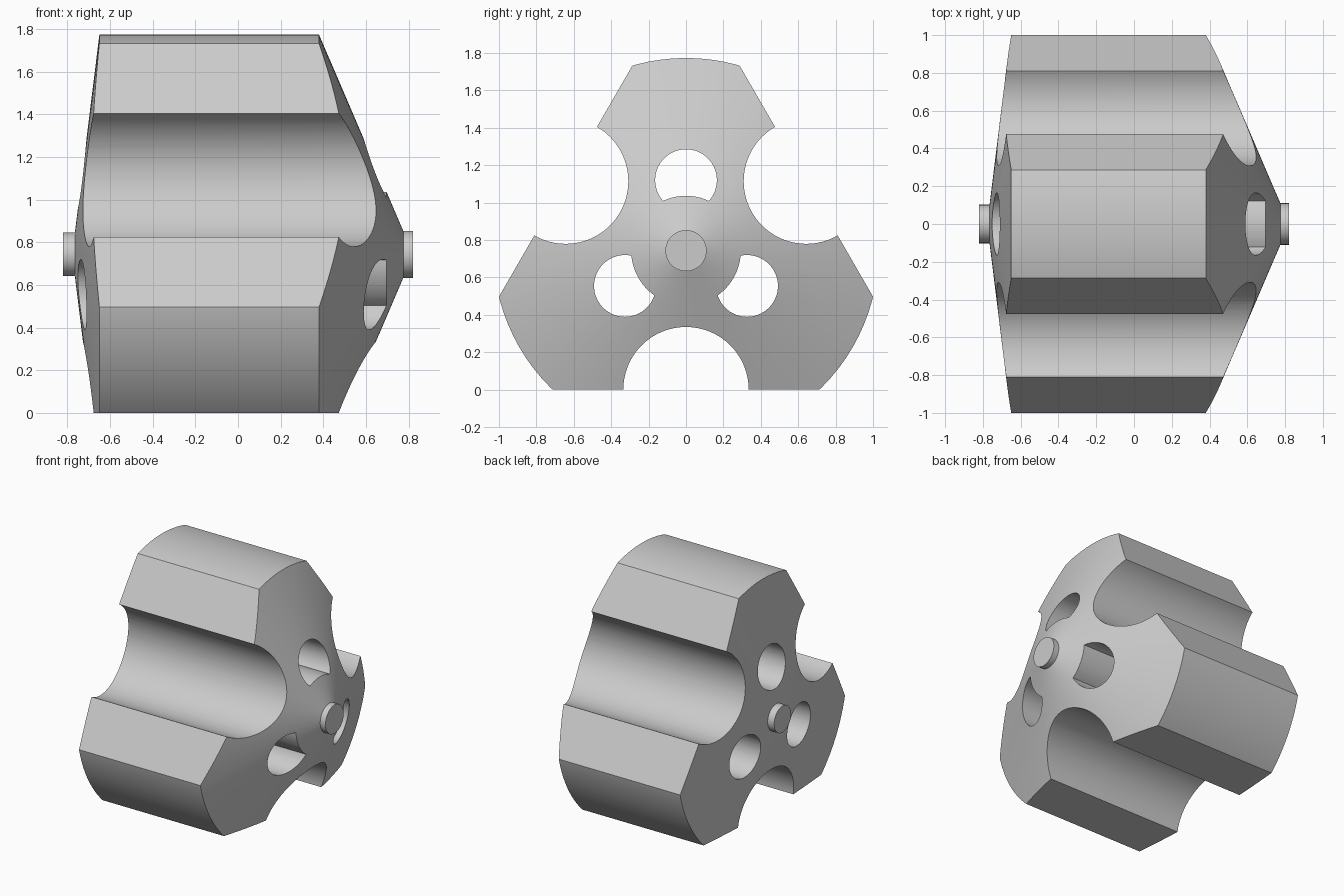
import bpy
import math

if "Cube" in bpy.data.objects:
    bpy.data.objects.remove(bpy.data.objects["Cube"])

AXIS_Z = 0.743      # height of the rotation axis, also the distance to the flats
SEGMENTS = 96

grey = bpy.data.materials.new("light_grey")
grey.use_nodes = True
colour = (0.6, 0.6, 0.6, 1)
grey.diffuse_color = colour
grey.node_tree.nodes["Principled BSDF"].inputs["Base Color"].default_value = colour


def lathe(name, profile, segments=SEGMENTS, angle=0, distance=0, turn=0):
    """Solid of revolution along x from (x, radius) pairs, set off from the axis."""
    oy = distance * math.cos(angle)
    oz = AXIS_Z + distance * math.sin(angle)
    verts, faces = [], []
    for x, radius in profile:
        for i in range(segments):
            a = turn + math.tau * i / segments
            verts.append((x, oy + radius * math.cos(a), oz + radius * math.sin(a)))
    for ring in range(len(profile) - 1):
        for i in range(segments):
            j = (i + 1) % segments
            a, b = ring * segments, (ring + 1) * segments
            faces.append((a + i, a + j, b + j, b + i))
    faces.append(tuple(reversed(range(segments))))
    faces.append(tuple(range(len(verts) - segments, len(verts))))
    mesh = bpy.data.meshes.new(name)
    mesh.from_pydata(verts, [], [tuple(reversed(f)) for f in faces])
    mesh.flip_normals()
    mesh.materials.append(grey)
    obj = bpy.data.objects.new(name, mesh)
    bpy.context.collection.objects.link(obj)
    return obj


def select_only(obj):
    bpy.ops.object.select_all(action='DESELECT')
    obj.select_set(True)
    bpy.context.view_layer.objects.active = obj


def combine(obj, tool, operation='DIFFERENCE'):
    select_only(obj)
    mod = obj.modifiers.new("cut", 'BOOLEAN')
    mod.operation, mod.solver, mod.object = operation, 'EXACT', tool
    bpy.ops.object.modifier_apply(modifier=mod.name)
    bpy.data.objects.remove(tool)


# Drum with a shallow cone on the left and a steep cone on the right
body = lathe("lobed_drum", [(-0.765, 0.1), (-0.65, 1.03), (0.38, 1.03), (0.775, 0.11)])

# Three flats trim the drum to lobes
prism = lathe("flat_cutter", [(-1, 2 * AXIS_Z), (1, 2 * AXIS_Z)], 3, turn=math.pi / 2)
combine(body, prism, 'INTERSECT')

for k in range(3):
    # Half-round groove in the middle of each flat
    groove = lathe("groove_cutter", [(-1, 0.335), (1, 0.335)],
                   angle=math.radians(-90 + 120 * k), distance=AXIS_Z)
    combine(body, groove)
    # Lengthwise hole through each lobe, narrowed by the central core on the right
    hole = lathe("hole_cutter", [(-1, 0.165), (1, 0.165)], 64,
                 angle=math.radians(90 + 120 * k), distance=0.377)
    core = lathe("core_cutter", [(0.2, 0.293), (1.1, 0.293)])
    combine(hole, core)
    combine(body, hole)

# Axle pins
left_pin = lathe("small_end_pin", [(-0.82, 0.102), (-0.74, 0.102)], 48)
right_pin = lathe("large_end_pin", [(0.75, 0.11), (0.82, 0.11)], 48)

for obj in (body, left_pin, right_pin):
    select_only(obj)
    bpy.ops.object.shade_smooth_by_angle(angle=math.radians(20))
